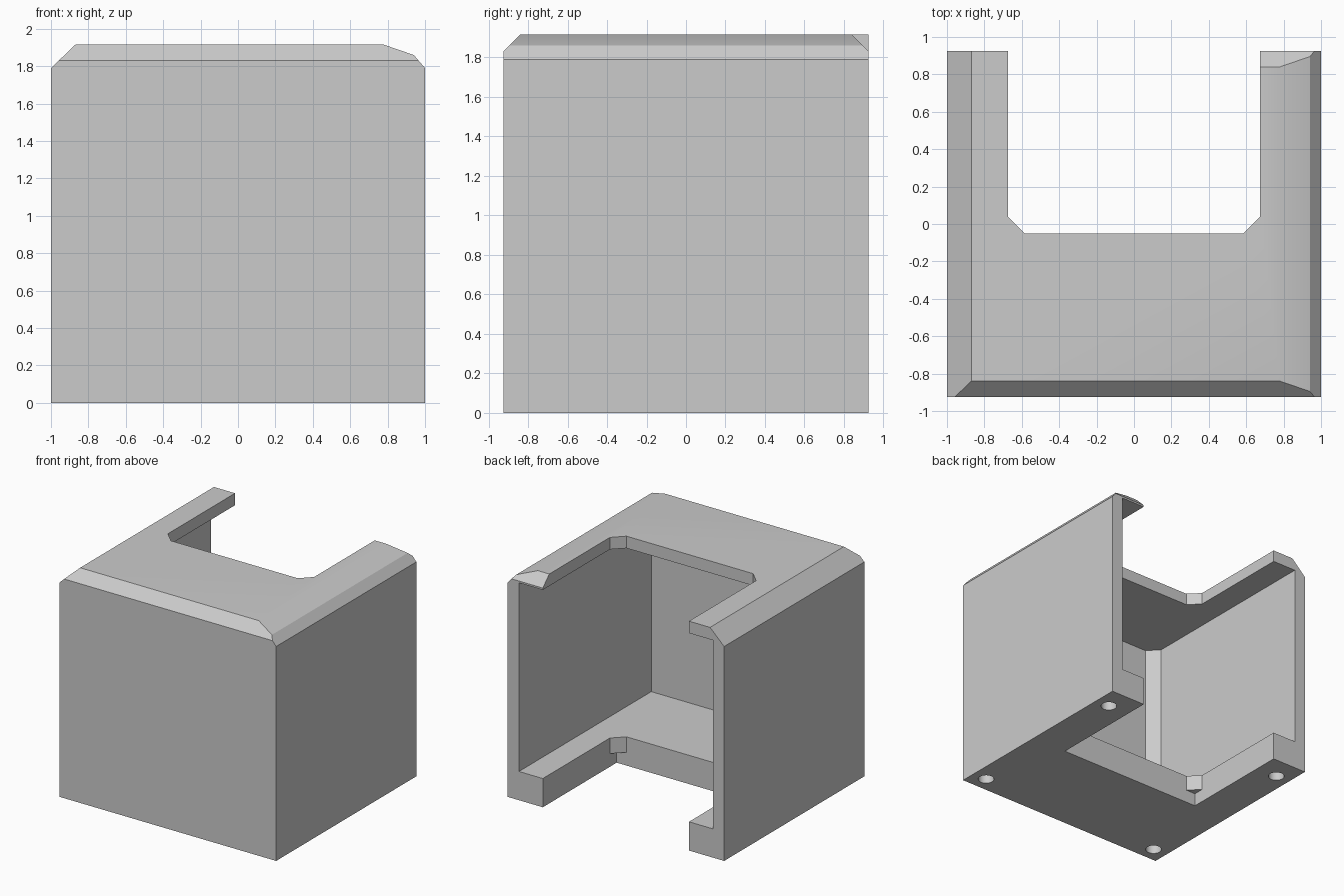
import bpy, bmesh, math
from mathutils import Vector

cube = bpy.data.objects.get("Cube")
if cube:
    bpy.data.objects.remove(cube, do_unlink=True)

HX, HY, TOP = 1.0, 0.925, 1.915       # half width, half depth, height
WALL, FLOOR, CEIL = 0.105, 0.24, 1.815
CH = 0.09                             # common chamfer

grey = bpy.data.materials.new("light_grey")
grey.use_nodes = True
grey.diffuse_color = (0.6, 0.6, 0.6, 1)
grey.node_tree.nodes["Principled BSDF"].inputs["Base Color"].default_value = (0.6, 0.6, 0.6, 1)


def prism(name, points, lo, hi, axis):
    """Extrude a 2D outline from lo to hi along the given axis."""
    place = {"x": lambda p: (lo, p[0], p[1]),
             "y": lambda p: (p[0], lo, p[1]),
             "z": lambda p: (p[0], p[1], lo)}[axis]
    bm = bmesh.new()
    face = bm.faces.new([bm.verts.new(place(p)) for p in points])
    out = bmesh.ops.extrude_face_region(bm, geom=[face])
    shift = Vector([(hi - lo) * (a == axis) for a in "xyz"])
    bmesh.ops.translate(bm, vec=shift,
                        verts=[v for v in out["geom"] if isinstance(v, bmesh.types.BMVert)])
    bmesh.ops.recalc_face_normals(bm, faces=bm.faces)
    mesh = bpy.data.meshes.new(name)
    bm.to_mesh(mesh)
    bm.free()
    mesh.materials.append(grey)
    obj = bpy.data.objects.new(name, mesh)
    bpy.context.collection.objects.link(obj)
    return obj


# Outer shell: chamfered on one long edge, rounded on the other
housing = prism("housing", [(-HX, 0), (HX, 0), (HX, 1.79), (0.94, 1.86), (0.78, TOP),
                            (-0.87, TOP), (-HX, 1.79)], -HY, HY, "y")

cutters = []

# Chamfer wedges: whole front top edge, and the back end of the rounded rail
for name, side, x0 in (("front_chamfer_cutter", -1, -2), ("rail_chamfer_cutter", 1, 0.3)):
    wedge = [(side * (HY + 0.085), 1.745), (side * (HY - 0.255), 2.085), (side * 1.5, 2.085),
             (side * 1.5, 1.745)]
    cutters.append(prism(name, wedge, x0, 2, "x"))

# Interior, open at the back, with one chamfered inner corner
ix, iy = HX - WALL, -HY + WALL
cutters.append(prism("interior_cutter", [(ix, 2), (ix, iy), (-ix + CH, iy), (-ix, iy + CH),
                                         (-ix, 2)], FLOOR, CEIL, "z"))

# Notch: square low in the floor, with chamfered corners above
nx, ny = 0.675, -0.05
cutters.append(prism("low_notch_cutter", [(-nx, ny), (nx, ny), (nx, 2), (-nx, 2)],
                     -1, 0.11, "z"))
cutters.append(prism("notch_cutter", [(-nx, ny + CH), (-nx + CH, ny), (nx - CH, ny),
                                      (nx, ny + CH), (nx, 2), (-nx, 2)], 0.05, 3, "z"))

# Blind holes in the corners of the base
for x in (-0.87, 0.87):
    for y in (-0.795, 0.725):
        ring = [(x + 0.063 * math.cos(math.tau * i / 32), y + 0.063 * math.sin(math.tau * i / 32))
                for i in range(32)]
        cutters.append(prism("hole_cutter", ring, -0.5, 0.16, "z"))

# Cut everything, then remove the cutters
bpy.context.view_layer.objects.active = housing
housing.select_set(True)
for c in cutters:
    mod = housing.modifiers.new("cut", "BOOLEAN")
    mod.operation, mod.solver, mod.object = "DIFFERENCE", "EXACT", c
    bpy.ops.object.modifier_apply(modifier=mod.name)
    bpy.data.objects.remove(c, do_unlink=True)

bpy.ops.object.shade_smooth_by_angle(angle=math.radians(30))
